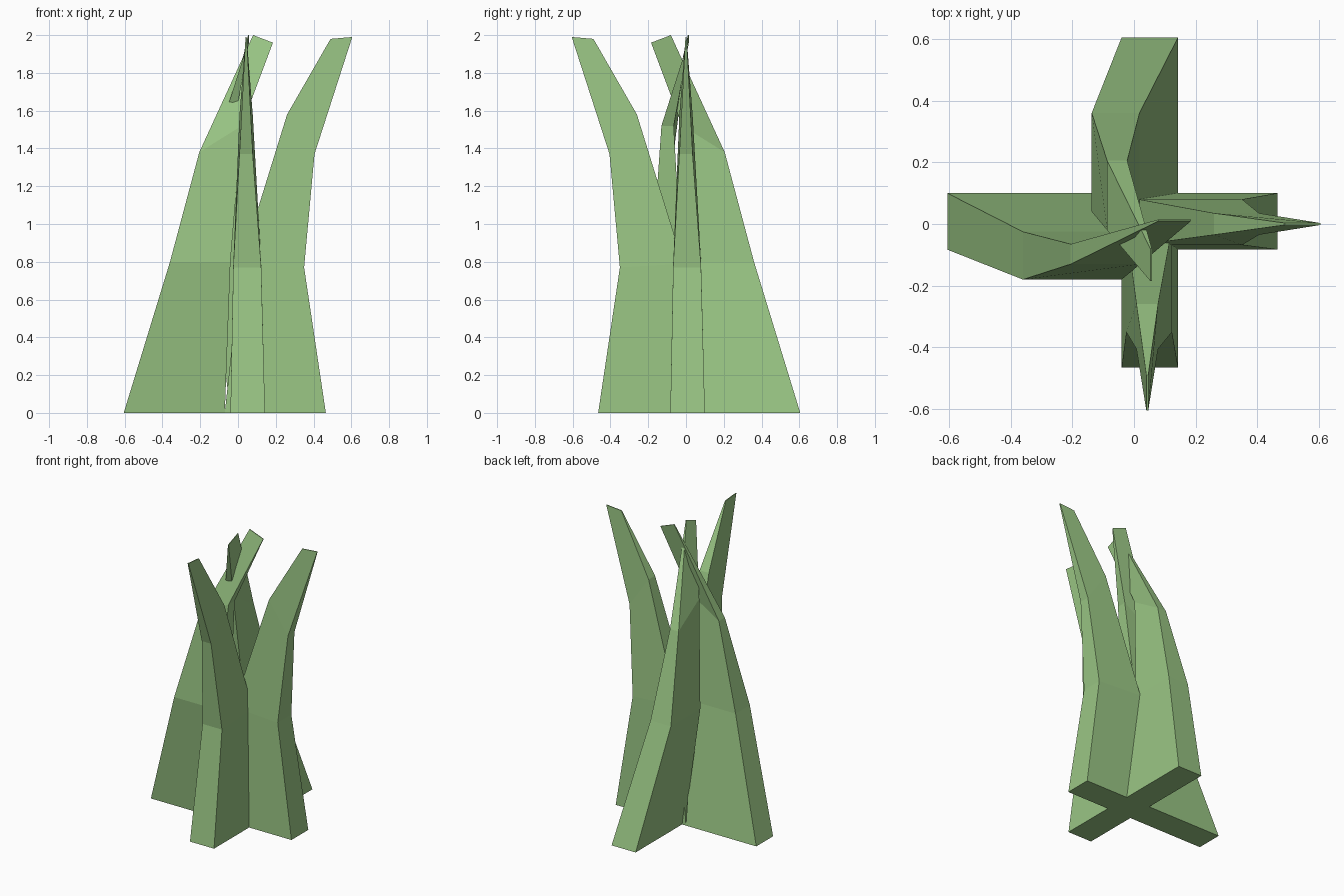
import bpy, bmesh, math

if "Cube" in bpy.data.objects:
    bpy.data.objects.remove(bpy.data.objects["Cube"])

green = bpy.data.materials.new("leaf_green")
green.diffuse_color = (0.32, 0.56, 0.23, 1)
green.use_nodes = True
green.node_tree.nodes["Principled BSDF"].inputs["Base Color"].default_value = green.diffuse_color

# Each section: outer (x, z), inner (x, z), thickness range (y0, y1)
CURLED = [((-0.605, 0), (-0.07, 0), (-0.083, 0.10)),
          ((-0.36, 0.80), (-0.04, 0.80), (-0.18, -0.025)),
          ((-0.205, 1.38), (0.02, 1.52), (-0.13, -0.065)),
          ((0.08, 2.0), (0.185, 1.96), (0.01, 0.015))]
UPRIGHT = [((0.465, 0), (-0.07, 0), (-0.083, 0.10)),
           ((0.35, 0.77), (0.015, 0.79), (-0.068, 0.08)),
           ((0.405, 1.37), (0.26, 1.58), (-0.035, 0.035)),
           ((0.605, 1.99), (0.49, 1.98), (-0.003, 0.003))]


def blade(name, sections, turn, shift):
    """Loft a tapering leaf blade through its rectangular sections."""
    bm = bmesh.new()
    rings = []
    for (ox, oz), (ix, iz), (y0, y1) in sections:
        rings.append([bm.verts.new(p) for p in
                      ((ox, y0, oz), (ix, y0, iz), (ix, y1, iz), (ox, y1, oz))])
    for a, b in zip(rings, rings[1:]):
        for i in range(4):
            j = (i + 1) % 4
            bm.faces.new((a[i], a[j], b[j], b[i]))
    bm.faces.new(rings[0])
    bm.faces.new(rings[-1])
    bmesh.ops.recalc_face_normals(bm, faces=bm.faces)
    mesh = bpy.data.meshes.new(name)
    bm.to_mesh(mesh)
    bm.free()
    mesh.materials.append(green)
    ob = bpy.data.objects.new(name, mesh)
    ob.rotation_euler.z = turn
    ob.location.x = shift
    bpy.context.collection.objects.link(ob)


# Two crossed pairs of blades, the second a quarter turn from the first
for label, turn, shift in (("side", 0, 0), ("front_back", -math.pi / 2, 0.043)):
    blade(label + "_curled_blade", CURLED, turn, shift)
    blade(label + "_upright_blade", UPRIGHT, turn, shift)
